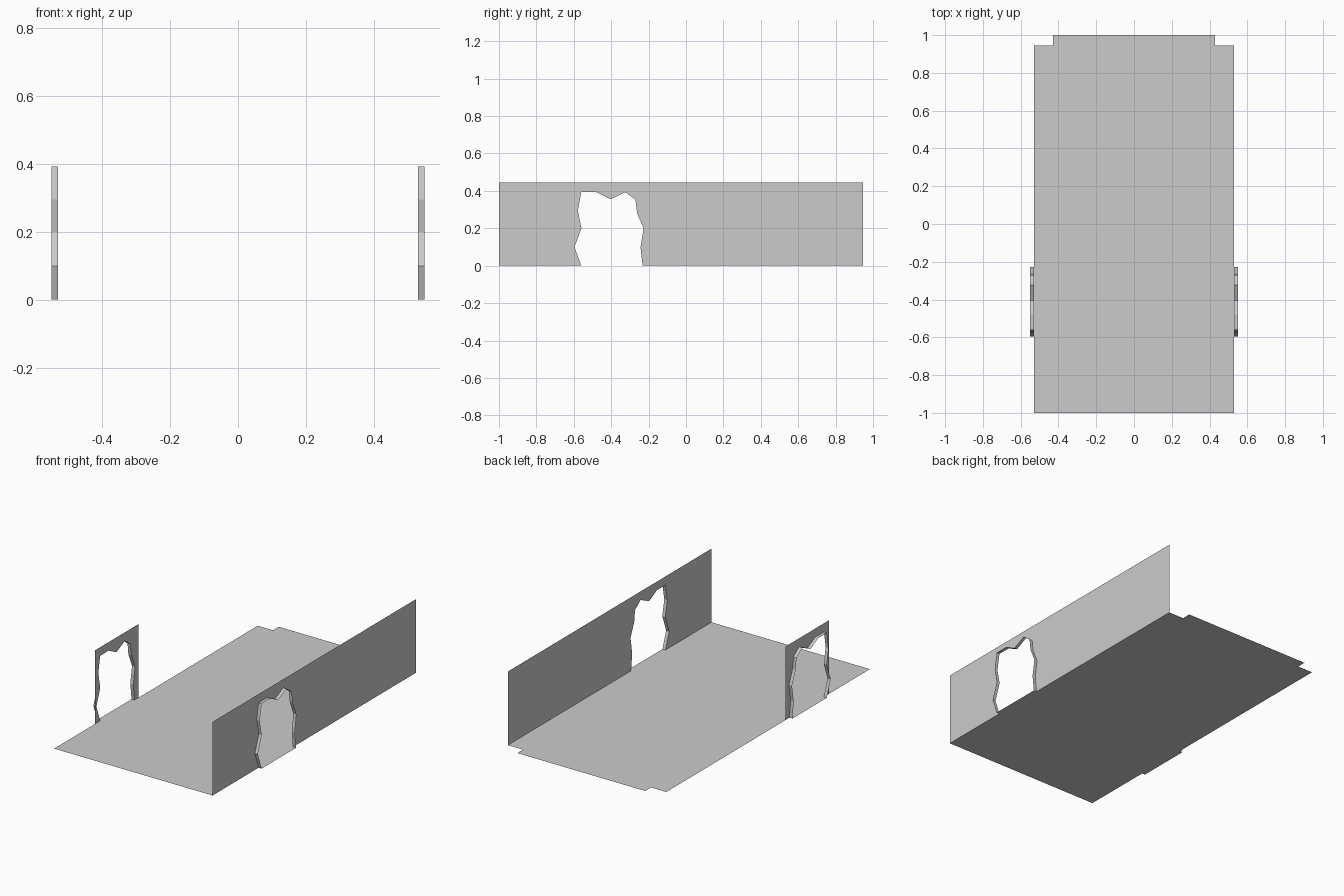
import bpy

if "Cube" in bpy.data.objects:
    bpy.data.objects.remove(bpy.data.objects["Cube"])

WALL_X, RIM_X, HEIGHT = 0.53, 0.55, 0.445

# Broken opening outline (y, z), from the rear-left foot over the top to the other foot
OPENING = [(-.56, 0), (-.596, .1), (-.559, .2), (-.578, .295), (-.56, .393),
           (-.479, .393), (-.404, .355), (-.324, .393), (-.27, .353),
           (-.262, .283), (-.227, .2), (-.243, .1), (-.232, 0)]


def make_object(name, verts, faces):
    mesh = bpy.data.meshes.new(name)
    mesh.from_pydata(verts, [], faces)
    mesh.update()
    obj = bpy.data.objects.new(name, mesh)
    bpy.context.collection.objects.link(obj)
    return obj


def wall_with_opening(name, side, y0, y1):
    # Flat wall sheet, facing inward, with the opening cut from its lower edge
    outline = [(y0, 0)] + OPENING + [(y1, 0), (y1, HEIGHT), (y0, HEIGHT)]
    order = list(range(len(outline)))
    if side < 0:
        order.reverse()
    make_object(name, [(side * WALL_X, y, z) for y, z in outline], [order])


def opening_rim(name, side):
    # Thin reveal around the opening, including the threshold
    n = len(OPENING)
    verts = [(side * x, y, z) for x in (WALL_X, RIM_X) for y, z in OPENING]
    faces = []
    for i in range(n):
        j = (i + 1) % n
        face = [i, j, n + j, n + i]
        faces.append(face if side > 0 else face[::-1])
    make_object(name, verts, faces)


# Floor with a narrower tongue at the back
half = [(WALL_X, -1), (WALL_X, .945), (.428, .945), (.428, 1)]
floor = half + [(-x, y) for x, y in reversed(half)]
make_object("floor", [(x, y, 0) for x, y in floor], [list(range(len(floor)))])

# Long right wall and short left panel
wall_with_opening("right_wall", 1, -1, .945)
wall_with_opening("left_wall_panel", -1, -.607, -.195)

# Opening reveals on both sides
for label, side in (("right", 1), ("left", -1)):
    opening_rim(label + "_opening_rim", side)
